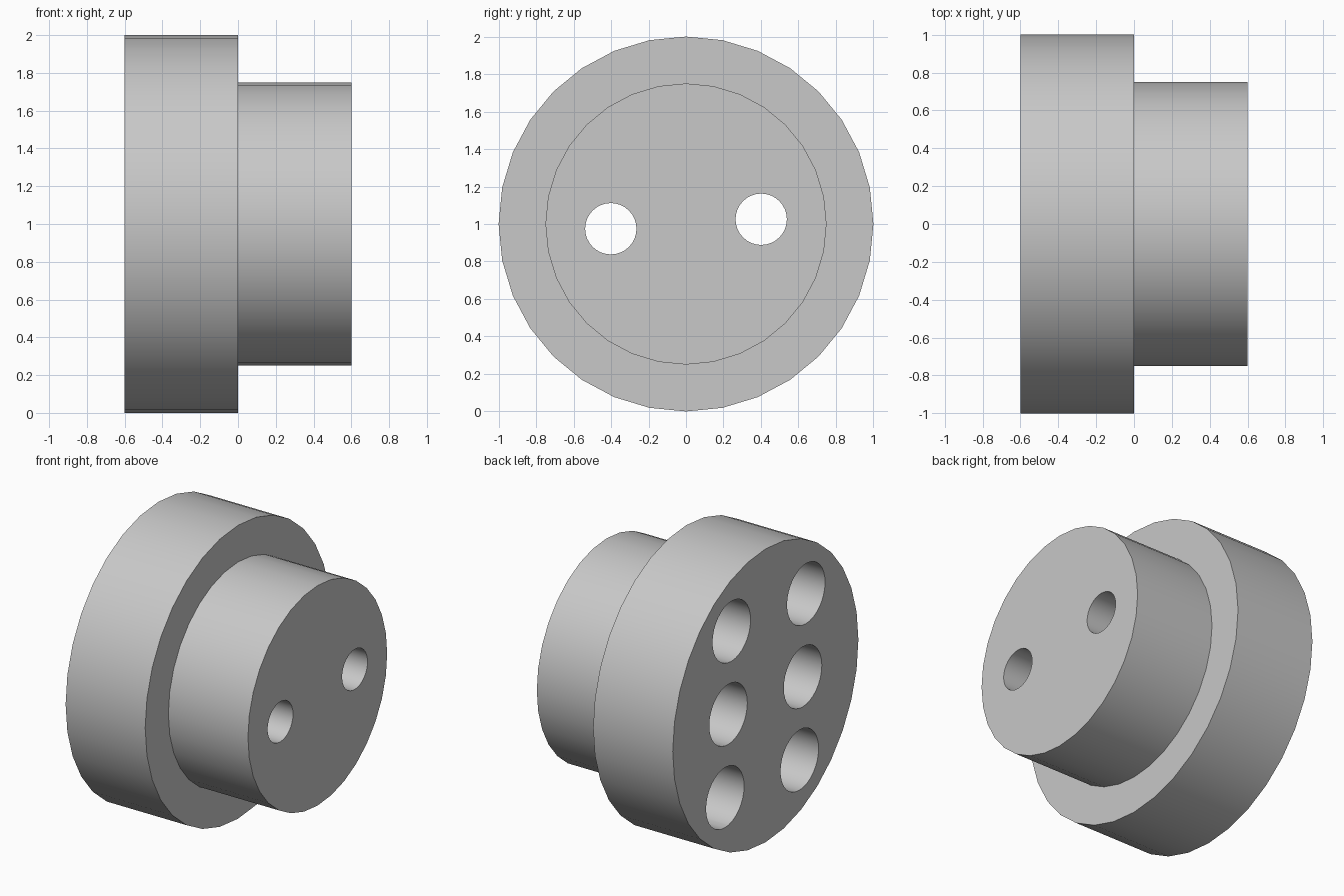
import bpy
import bmesh
from math import pi, radians
from mathutils import Matrix, Vector

cube = bpy.data.objects.get("Cube")
if cube:
    bpy.data.objects.remove(cube, do_unlink=True)

SIDES = 32
CENTRE = Vector((0, 0, 1))
DEPTH = 0.45   # depth of the wide sockets
TILT = Matrix.Rotation(radians(3.6), 4, 'X')

grey = bpy.data.materials.new("light_grey")
grey.use_nodes = True
grey.diffuse_color = (0.58, 0.58, 0.58, 1)
grey.node_tree.nodes["Principled BSDF"].inputs["Base Color"].default_value = grey.diffuse_color


def lathe(name, profile, centre):
    """Turn an (x, radius) profile about the x axis into a closed solid."""
    bm = bmesh.new()
    verts = [bm.verts.new((x, 0, r)) for x, r in profile]
    edges = [bm.edges.new(pair) for pair in zip(verts, verts[1:])]
    bmesh.ops.spin(bm, geom=verts + edges, cent=(0, 0, 0), axis=(1, 0, 0),
                   angle=2 * pi, steps=SIDES)
    bmesh.ops.remove_doubles(bm, verts=bm.verts, dist=0.0005)
    bmesh.ops.dissolve_limit(bm, angle_limit=0.01, verts=bm.verts, edges=bm.edges)
    bmesh.ops.recalc_face_normals(bm, faces=bm.faces)
    bmesh.ops.translate(bm, vec=centre, verts=bm.verts)
    mesh = bpy.data.meshes.new(name)
    bm.to_mesh(mesh)
    bm.free()
    mesh.materials.append(grey)
    obj = bpy.data.objects.new(name, mesh)
    bpy.context.collection.objects.link(obj)
    return obj


# Wide flange stepping down to a narrower hub
body = lathe("stepped_body", [(-0.6, 0), (-0.6, 1), (0, 1), (0, 0.75),
                              (0.6, 0.75), (0.6, 0)], CENTRE)
bpy.context.view_layer.objects.active = body
body.select_set(True)

# Six sockets in two tilted rows; the middle pair narrows and runs right through
floor = DEPTH - 0.6
for y in (-0.402, 0.402):
    for z in (-0.555, 0, 0.555):
        profile = [(-0.7, 0), (-0.7, 0.205), (floor, 0.205)]
        if z == 0:
            profile += [(floor, 0.137), (0.7, 0.137), (0.7, 0)]
        else:
            profile += [(floor, 0)]
        cutter = lathe("socket_cutter", profile, CENTRE + TILT @ Vector((0, y, z)))
        cutter.hide_render = True
        cut = body.modifiers.new("socket", 'BOOLEAN')
        cut.operation = 'DIFFERENCE'
        cut.solver = 'EXACT'
        cut.object = cutter
        bpy.ops.object.modifier_apply(modifier=cut.name)
        bpy.data.objects.remove(cutter, do_unlink=True)

bpy.ops.object.shade_smooth_by_angle(angle=radians(30))
